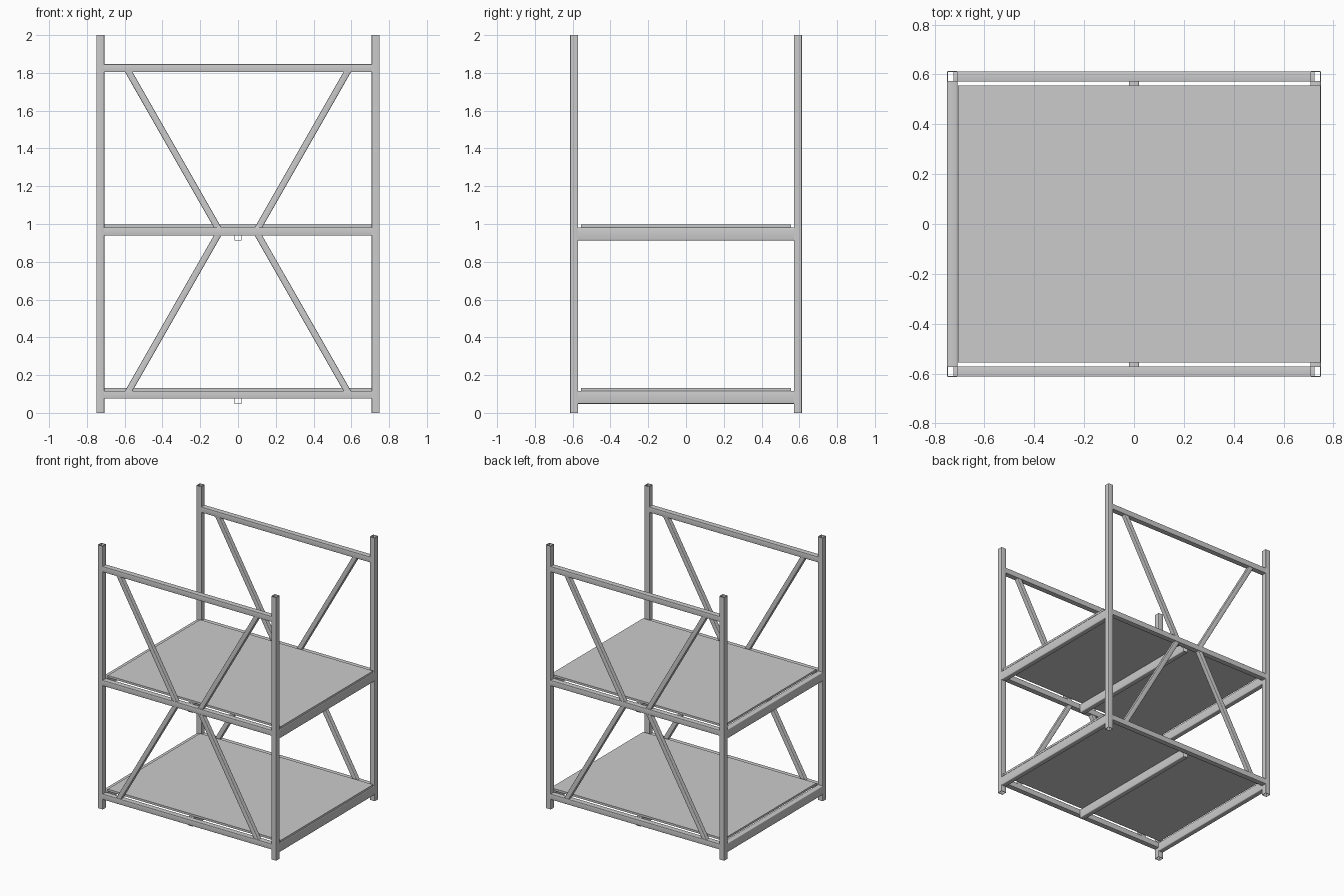
import bpy
import bmesh
from math import cos, sin, pi
from mathutils import Vector

if "Cube" in bpy.data.objects:
    bpy.data.objects.remove(bpy.data.objects["Cube"])

WALL = 0.003
X, Y, Z = Vector((1, 0, 0)), Vector((0, 1, 0)), Vector((0, 0, 1))


def rounded_rect(w, h, r, seg=3):
    """Counter-clockwise rounded rectangle outline."""
    pts = []
    for i, (sx, sy) in enumerate(((1, 1), (-1, 1), (-1, -1), (1, -1))):
        cx, cy = sx * (w / 2 - r), sy * (h / 2 - r)
        for k in range(seg + 1):
            a = pi / 2 * (i + k / seg)
            pts.append((cx + r * cos(a), cy + r * sin(a)))
    return pts


def tube(name, start, end, u, v, w, h, r=0.004):
    """Open-ended hollow section swept from start to end; u, v span the section."""
    bm = bmesh.new()
    rings = []
    for base in (Vector(start), Vector(end)):
        for inset in (0, WALL):
            outline = rounded_rect(w - 2 * inset, h - 2 * inset, max(r - inset, 0.001))
            rings.append([bm.verts.new(base + u * a + v * b) for a, b in outline])
    o0, i0, o1, i1 = rings
    n = len(o0)
    for a, b in ((o0, o1), (o1, i1), (i1, i0), (i0, o0)):
        for k in range(n):
            m = (k + 1) % n
            bm.faces.new((a[k], a[m], b[m], b[k]))
    bmesh.ops.recalc_face_normals(bm, faces=bm.faces)
    return finish(name, bm)


def board(name, lo, hi):
    bm = bmesh.new()
    bmesh.ops.create_cube(bm, size=1)
    lo, hi = Vector(lo), Vector(hi)
    for vert in bm.verts:
        vert.co = Vector([(lo[i] + hi[i]) / 2 + vert.co[i] * (hi[i] - lo[i]) for i in range(3)])
    return finish(name, bm)


def finish(name, bm):
    mesh = bpy.data.meshes.new(name)
    bm.to_mesh(mesh)
    bm.free()
    obj = bpy.data.objects.new(name, mesh)
    bpy.context.collection.objects.link(obj)
    return obj


PX, PY, T = 0.729, 0.592, 0.042        # post centres and tube size
SHELF_TOPS = {"lower": 0.117, "upper": 0.981}

for sy, side in ((-1, "front"), (1, "back")):
    y = sy * PY
    # Corner posts
    for sx, hand in ((-1, "left"), (1, "right")):
        tube(f"{side}_{hand}_post", (sx * PX, y, 0), (sx * PX, y, 2), X, Y, T, T, 0.002)
    # Long horizontal rails
    for level, top in (("lower", 0.117), ("middle", 0.981), ("top", 1.846)):
        z = top - T / 2
        tube(f"{side}_{level}_rail", (-0.725, y, z), (0.725, y, z), Y, Z, T - 0.001, T, 0.002)
    # Diagonal braces, cut level where they meet the rails
    for sx, hand in ((-1, "left"), (1, "right")):
        for level, z_in, z_out in (("lower", 0.939, 0.117), ("upper", 0.981, 1.804)):
            tube(f"{side}_{hand}_{level}_brace", (sx * 0.108, y, z_in),
                 (sx * 0.578, y, z_out), X, Y, 0.04, 0.034)

for level, top in SHELF_TOPS.items():
    # Cross beams carrying the shelf
    z = top - 0.0345
    for hand, x in (("left", -PX), ("centre", 0), ("right", PX)):
        tube(f"{level}_{hand}_cross_beam", (x, -0.571, z), (x, 0.571, z), X, Z, T, 0.069, 0.006)
    # Shelf board, flush with the right beam and clear of the left one
    board(f"{level}_shelf_board", (-0.707, -0.555, top), (0.748, 0.555, top + 0.016))

# Smooth the rounded tube corners, keep the ends crisp
for obj in bpy.context.collection.objects:
    obj.select_set(True)
    bpy.context.view_layer.objects.active = obj
bpy.ops.object.shade_smooth_by_angle(angle=0.6)
